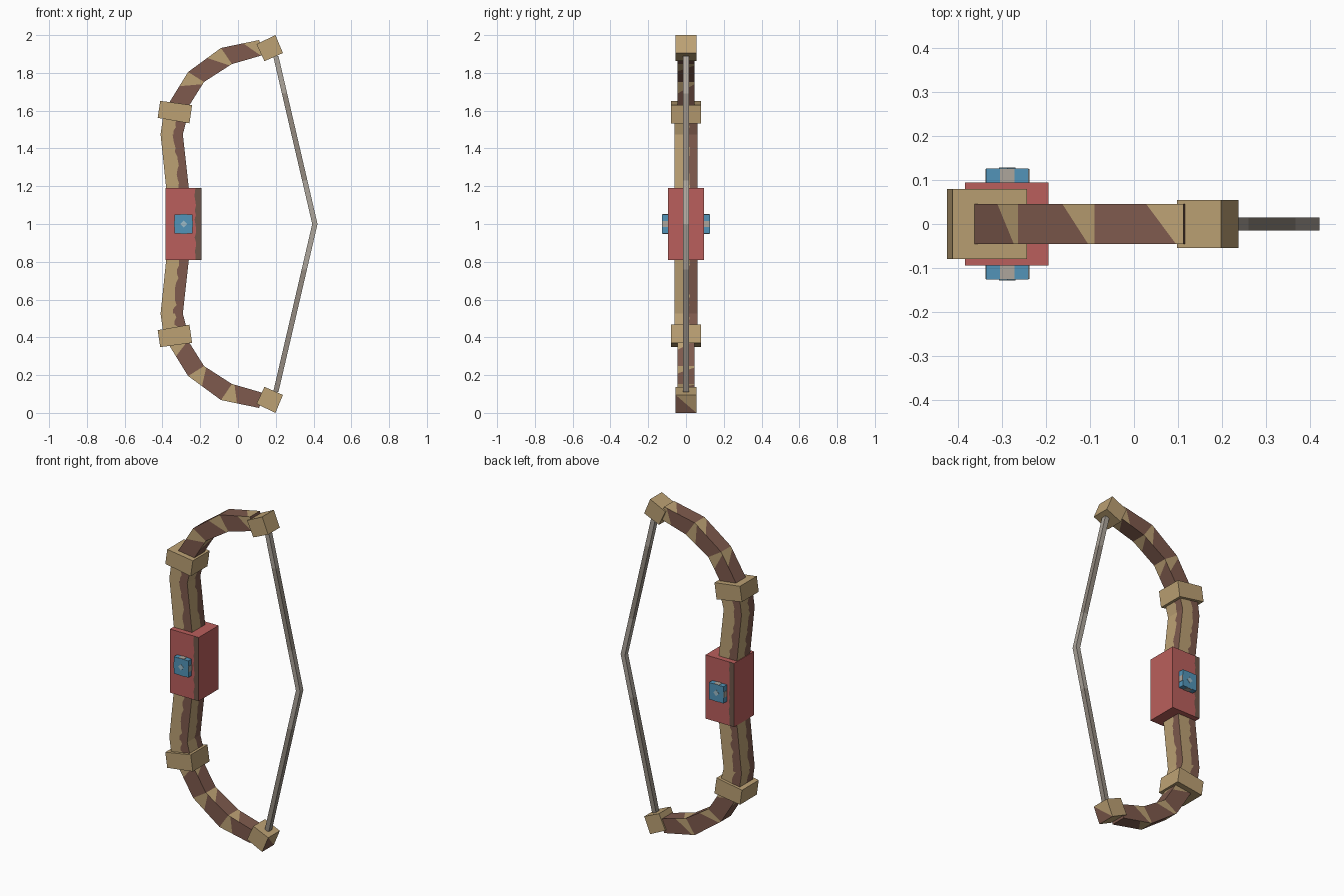
import bpy, bmesh, random
from math import ceil, pi
from mathutils import Vector, Matrix

random.seed(4)
if "Cube" in bpy.data.objects:
    bpy.data.objects.remove(bpy.data.objects["Cube"])


def material(name, rgb):
    lin = [((c / 255 + 0.055) / 1.055) ** 2.4 for c in rgb] + [1]
    m = bpy.data.materials.new(name)
    m.use_nodes = True
    m.diffuse_color = lin
    m.node_tree.nodes["Principled BSDF"].inputs["Base Color"].default_value = lin
    return m


TAN = material("tan wood", (188, 161, 116))
BROWN = material("brown bark", (126, 90, 77))
RED = material("red wrap", (186, 95, 92))
DARK = material("dark wrap edge", (112, 86, 74))
BLUE = material("blue gem", (82, 148, 184))
PALE = material("pale gem", (158, 188, 200))
LIGHT = material("light string", (174, 166, 156))
GREY = material("grey string", (147, 138, 128))


def finish(name, bm, mats):
    me = bpy.data.meshes.new(name)
    bm.to_mesh(me)
    bm.free()
    ob = bpy.data.objects.new(name, me)
    bpy.context.collection.objects.link(ob)
    for m in mats:
        me.materials.append(m)
    return ob


def bar(name, rings, half_y, mats, style="plain", edge=0.6, jitter=0.0, sides=(0, 1, 2, 3)):
    """Four-sided bar through rings of (left point, right point), listed upwards.
    'along' paints the upper end of each segment, 'across' a ragged right strip."""
    bm = bmesh.new()

    def face(pts, mat):
        bm.faces.new([bm.verts.new(p) for p in pts]).material_index = mat

    def corners(ring):
        (lx, lz), (rx, rz) = ring
        return [Vector(p) for p in ((lx, -half_y, lz), (rx, -half_y, rz),
                                    (rx, half_y, rz), (lx, half_y, lz))]

    loops = [corners(r) for r in rings]
    for low, high in zip(loops, loops[1:]):
        for k in range(4):
            bl, br, tr, tl = low[k], low[k - 3], high[k - 3], high[k]
            if style == "along":
                ml, mr = bl.lerp(tl, 0.58), br.lerp(tr, 0.92)
                face((bl, br, mr, ml), 0)
                face((ml, mr, tr, tl), 1)
            elif style == "across" and k in sides:
                rows = ceil((tl - bl).length / 0.025)
                cut = [edge + random.uniform(-jitter, jitter) for _ in range(rows + 1)]
                for i in range(rows):
                    a, b = i / rows, (i + 1) / rows
                    la, ra, lb, rb = bl.lerp(tl, a), br.lerp(tr, a), bl.lerp(tl, b), br.lerp(tr, b)
                    ma, mb = la.lerp(ra, cut[i]), lb.lerp(rb, cut[i + 1])
                    face((la, ma, mb, lb), 0)
                    face((ma, ra, rb, mb), 1)
            else:
                face((bl, br, tr, tl), 0)
    face(loops[0][::-1], 0)
    face(loops[-1], 0)
    bmesh.ops.remove_doubles(bm, verts=bm.verts, dist=1e-5)
    return finish(name, bm, mats)


def block(name, size, centre, mat, turn=0.0):
    bm = bmesh.new()
    bmesh.ops.create_cube(bm, size=1)
    bmesh.ops.transform(bm, verts=bm.verts, matrix=Matrix.Translation(centre)
                        @ Matrix.Rotation(turn, 4, "Y") @ Matrix.Diagonal((*size, 1)))
    return finish(name, bm, [mat])


def flip(rings):
    return [tuple((x, 2 - z) for x, z in r) for r in reversed(rings)]


# Profiles of the upper half
INNER = [((-0.378, 1.17), (-0.258, 1.17)), ((-0.41, 1.475), (-0.292, 1.475)),
         ((-0.395, 1.58), (-0.27, 1.56))]
CUFF = [((-0.425, 1.562), (-0.257, 1.533)), ((-0.412, 1.652), (-0.243, 1.629))]
OUTER = [((-0.375, 1.625), (-0.272, 1.605)), ((-0.264, 1.805), (-0.18, 1.752)),
         ((-0.09, 1.932), (-0.032, 1.847)), ((0.112, 1.974), (0.135, 1.895))]
TIP = [((0.14, 1.862), (0.238, 1.905)), ((0.098, 1.952), (0.198, 2.0))]

for side, f in (("upper", lambda r: r), ("lower", flip)):
    bar(side + "_inner_limb", f(INNER), 0.062, [TAN, BROWN], "across", 0.6, 0.08)
    bar(side + "_cuff", f(CUFF), 0.079, [TAN])
    bar(side + "_outer_limb", f(OUTER), 0.046, [BROWN, TAN], "along")
    tip = bar(side + "_tip", f(TIP), 0.055, [TAN, BROWN])

# Bark corner on the outward face of the lower tip
bm = bmesh.new()
bm.from_mesh(tip.data)
out = max(bm.faces, key=lambda g: g.calc_center_median().x)
start = min(out.verts, key=lambda v: v.co.y + v.co.z)
ends = [v for v in out.verts if any(e.other_vert(v) == start for e in v.link_edges)]
bmesh.utils.face_split(out, *ends)
for g in start.link_faces:
    if len(g.verts) == 3:
        g.material_index = 1
bm.to_mesh(tip.data)
bm.free()

# Grip with a dark strip on the right edge of its front and back
bar("grip", [((-0.384, 0.81), (-0.194, 0.81)), ((-0.384, 1.19), (-0.194, 1.19))],
    0.094, [RED, DARK], "across", 0.83, 0.02, (0, 2))

# Gem through the grip, with pale bands and a diamond on each end
GEM = (-0.288, 0, 1)
block("gem", (0.096, 0.252, 0.1), GEM, BLUE)
block("gem_band_vertical", (0.034, 0.25, 0.104), GEM, LIGHT)
block("gem_band_level", (0.1, 0.25, 0.034), GEM, LIGHT)
block("gem_diamond", (0.026, 0.256, 0.026), GEM, PALE, pi / 4)


# Drawn string, from the lower tip to the nock and up to the upper tip
def string_ring(z):
    x = 0.407 - 0.207 * abs(z - 1) / 0.89
    return ((x - 0.014, z), (x + 0.014, z))


for name, low, high, mat in (("string_bottom", 0.11, 0.76, GREY), ("string_below_nock", 0.76, 1, LIGHT),
                             ("string_above_nock", 1, 1.23, LIGHT), ("string_middle", 1.23, 1.69, GREY),
                             ("string_top", 1.69, 1.89, LIGHT)):
    bar(name, [string_ring(low), string_ring(high)], 0.015, [mat])
